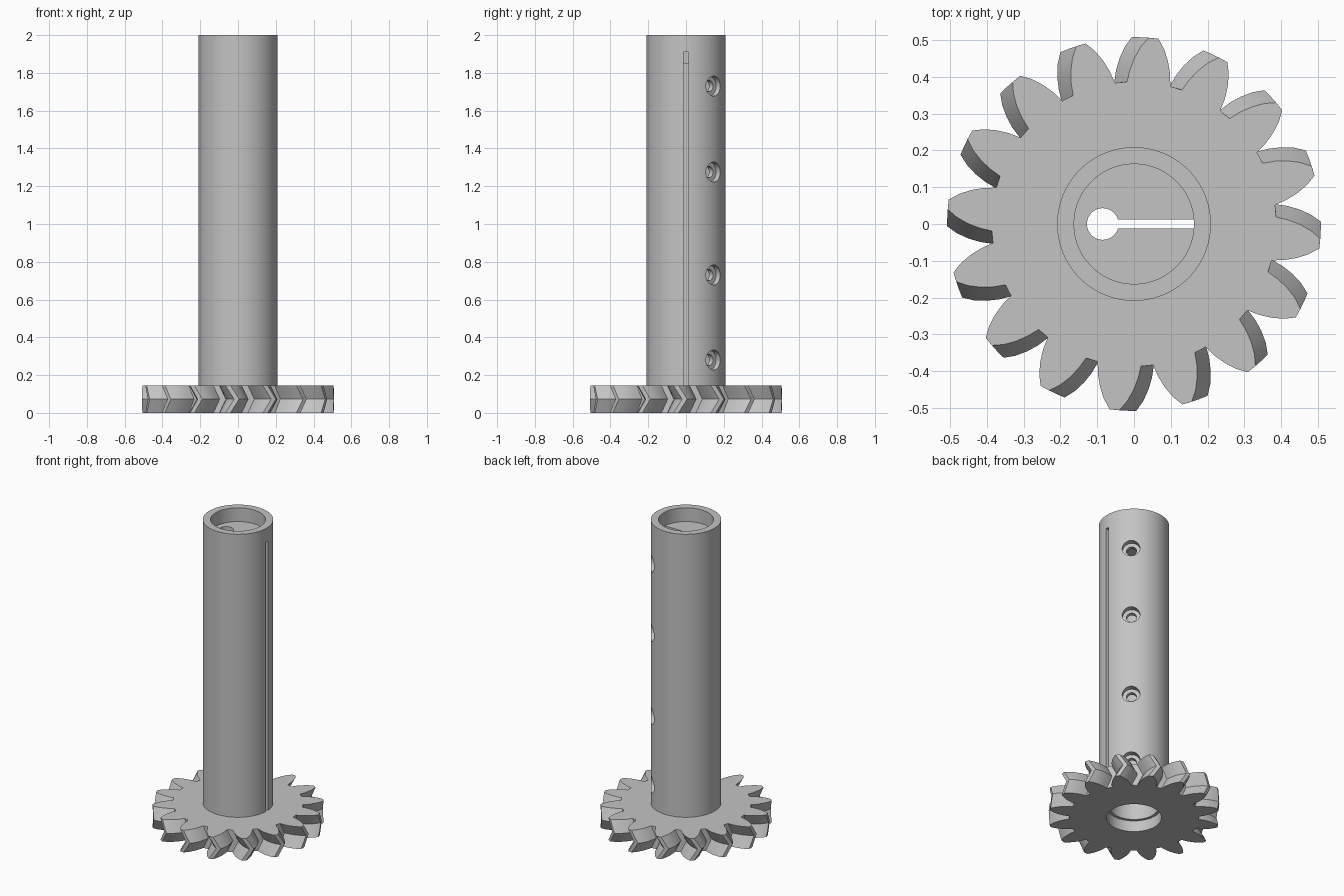
import bpy, bmesh
from math import sin, cos, pi, radians

cube = bpy.data.objects.get("Cube")
if cube:
    bpy.data.objects.remove(cube, do_unlink=True)

TEETH = 16
GEAR_H, MID = 0.145, 0.0725
R_OUT, R_BORE, R_INNER = 0.209, 0.163, 0.145
FLOOR, TOP = 1.91, 2.0

grey = bpy.data.materials.new("plain grey")
grey.use_nodes = True
colour = (0.55, 0.55, 0.55, 1)
grey.diffuse_color = colour
grey.node_tree.nodes["Principled BSDF"].inputs["Base Color"].default_value = colour


def finish(name, bm):
    bmesh.ops.recalc_face_normals(bm, faces=bm.faces)
    mesh = bpy.data.meshes.new(name)
    bm.to_mesh(mesh)
    bm.free()
    mesh.materials.append(grey)
    obj = bpy.data.objects.new(name, mesh)
    bpy.context.collection.objects.link(obj)
    return obj


def loft(name, rings):
    """Skin a stack of closed rings and cap both ends."""
    bm = bmesh.new()
    loops = [[bm.verts.new(p) for p in ring] for ring in rings]
    for a, b in zip(loops, loops[1:]):
        for i in range(len(a)):
            j = (i + 1) % len(a)
            bm.faces.new((a[i], a[j], b[j], b[i]))
    bm.faces.new(loops[0][::-1])
    bm.faces.new(loops[-1])
    return finish(name, bm)


def circle(r, z, x=0, n=96):
    return [(x + r * cos(2 * pi * i / n), r * sin(2 * pi * i / n), z) for i in range(n)]


def cylinder(name, r, z0, z1, x=0, n=96):
    return loft(name, [circle(r, z0, x, n), circle(r, z1, x, n)])


def box(name, x0, x1, half_y, z0, z1):
    corners = [(x0, -half_y), (x1, -half_y), (x1, half_y), (x0, half_y)]
    return loft(name, [[(x, y, z) for x, y in corners] for z in (z0, z1)])


def cut(target, cutters):
    for c in cutters:
        mod = target.modifiers.new(c.name, 'BOOLEAN')
        mod.operation, mod.solver, mod.object = 'DIFFERENCE', 'EXACT', c
    bpy.context.view_layer.update()
    graph = bpy.context.evaluated_depsgraph_get()
    mesh = bpy.data.meshes.new_from_object(target.evaluated_get(graph))
    target.modifiers.clear()
    target.data = mesh
    for c in cutters:
        bpy.data.objects.remove(c, do_unlink=True)
    bpy.ops.object.select_all(action='DESELECT')
    target.select_set(True)
    bpy.context.view_layer.objects.active = target
    bpy.ops.object.shade_smooth_by_angle(angle=radians(30))


# Herringbone gear: leaf-shaped teeth twisted up to the middle and back
FLANK = [(0.387, 8.8), (0.42, 7.5), (0.452, 5.8), (0.482, 3.8), (0.508, 1.5)]


def gear_ring(z, twist):
    ring = []
    for t in range(TEETH):
        centre = 84 + twist + t * 360 / TEETH
        side = [(r, centre - h) for r, h in FLANK]
        side += [(r, centre + h) for r, h in reversed(FLANK)]
        ring += [(r * cos(radians(a)), r * sin(radians(a)), z) for r, a in side]
    return ring


gear = loft("gear", [gear_ring(GEAR_H * i / 4, 5.2 * (1 - abs(i - 2) / 2)) for i in range(5)])
cut(gear, [
    cylinder("socket_cutter", R_BORE, -0.1, MID),
    cylinder("bore_cutter", R_INNER, -0.05, 0.3),
    box("gear_slot_cutter", 0, R_BORE, 0.012, MID - 0.02, 0.3),
])

# Hollow shaft with a recessed top and a keyhole floor
shaft = cylinder("shaft", R_OUT, GEAR_H, TOP)
cutters = [
    cylinder("recess_cutter", R_BORE, FLOOR, TOP + 0.1),
    cylinder("hollow_cutter", R_INNER, 0.05, FLOOR - 0.06),
    cylinder("keyhole_cutter", 0.043, 1.7, FLOOR + 0.02, -0.085, 48),
    box("slot_cutter", -0.085, 0.3, 0.012, 0.05, FLOOR),
]

# Stepped screw holes along one side
for i, z in enumerate((0.28, 0.73, 1.275, 1.73)):
    for label, r, start in (("head", 0.053, 0.172), ("screw", 0.03, 0.1)):
        c = cylinder(f"{label}_cutter_{i}", r, start, 0.3, 0, 32)
        c.rotation_euler = (0, pi / 2, pi / 4)
        c.location.z = z
        cutters.append(c)
cut(shaft, cutters)
